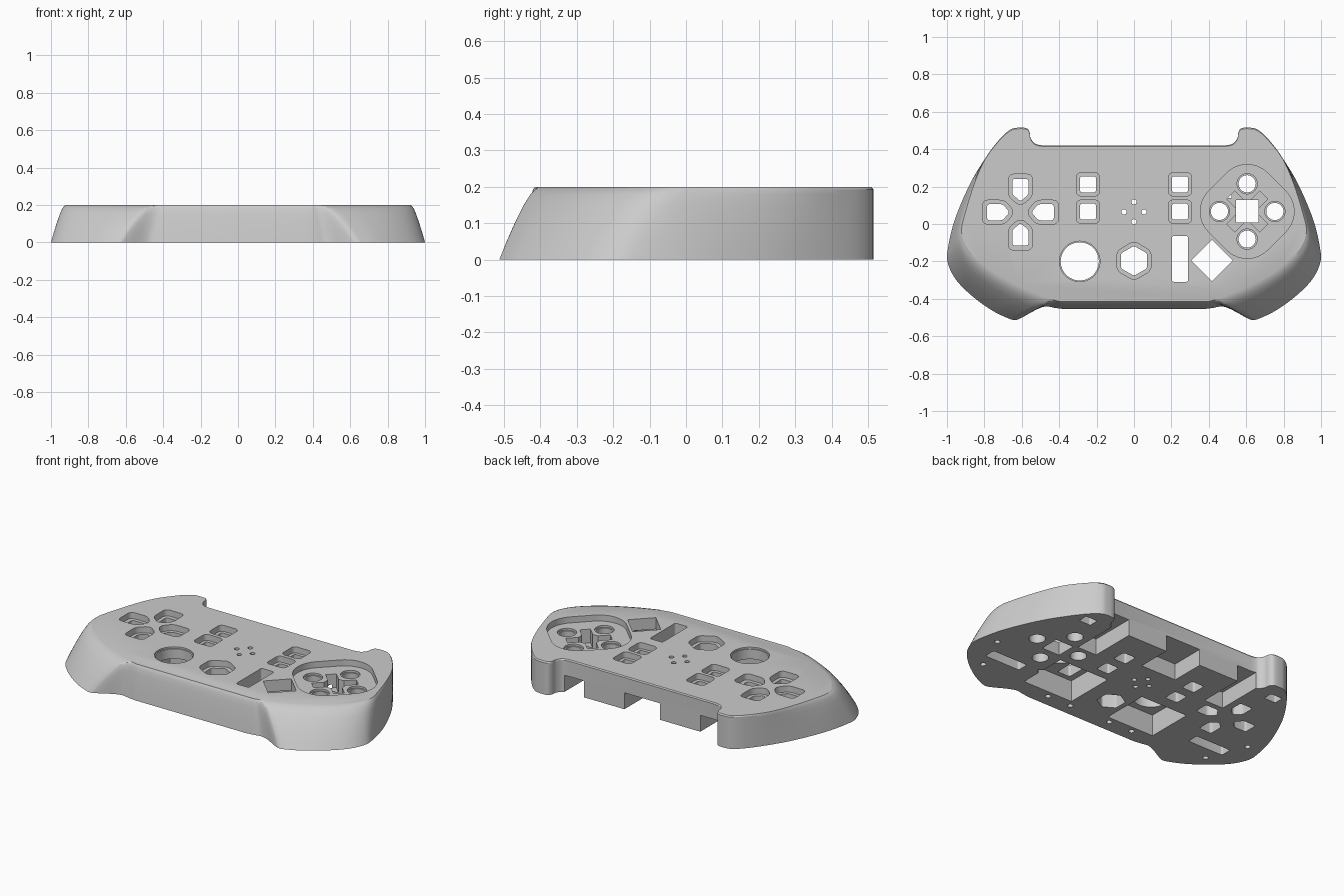
import bpy, bmesh, math
from mathutils import Vector

if "Cube" in bpy.data.objects:
    bpy.data.objects.remove(bpy.data.objects["Cube"])

grey = bpy.data.materials.new("shell_grey")
grey.use_nodes = True
colour = (0.6, 0.6, 0.6, 1)
grey.diffuse_color = colour
grey.node_tree.nodes["Principled BSDF"].inputs["Base Color"].default_value = colour


def make_object(name, rings):
    """Closed loft through rings of equal length."""
    bm = bmesh.new()
    loops = [[bm.verts.new(p) for p in ring] for ring in rings]
    n = len(loops[0])
    for low, high in zip(loops, loops[1:]):
        for i in range(n):
            j = (i + 1) % n
            bm.faces.new((low[i], low[j], high[j], high[i]))
    bm.faces.new(loops[0][::-1])
    bm.faces.new(loops[-1])
    bmesh.ops.recalc_face_normals(bm, faces=bm.faces[:])
    mesh = bpy.data.meshes.new(name)
    bm.to_mesh(mesh)
    bm.free()
    mesh.materials.append(grey)
    obj = bpy.data.objects.new(name, mesh)
    bpy.context.collection.objects.link(obj)
    return obj


def spline(points, steps=5):
    """Smooth curve through points."""
    out = []
    for i in range(len(points) - 1):
        a, b, c, d = (points[max(0, min(len(points) - 1, k))] for k in range(i - 1, i + 3))
        for s in range(steps):
            t = s / steps
            out.append(0.5 * (2 * b + (c - a) * t + (2 * a - 5 * b + 4 * c - d) * t * t
                              + (3 * b - a - 3 * c + d) * t ** 3))
    return out + [points[-1]]


# Shell outline, one side from back to front
same = [(.49, .42), (.53, .43), (.553, .46), (.558, .49), (.575, .512), (.62, .515), (.66, .505),
        (.717, .455), (.797, .348)]
flare = [  # base x, y and top x, y
    (.877, .214, .855, .214), (.957, .027, .905, .05), (.995, -.13, .922, -.04),
    (.995, -.21, .895, -.12), (.95, -.30, .83, -.195), (.86, -.39, .73, -.27),
    (.754, -.465, .6, -.338), (.67, -.505, .5, -.38), (.636, -.513, .465, -.394),
    (.605, -.503, .445, -.402), (.52, -.457, .425, -.408), (.47, -.441, .405, -.412),
    (.42, -.449, .39, -.415), (.37, -.455, .37, -.415)]
side = spline([Vector(p + p) for p in same] + [Vector(p) for p in flare])
outline = side + [Vector((-p[0], p[1], -p[2], p[3])) for p in reversed(side)]

levels = [(0, 0), (.05, .17), (.1, .36), (.15, .58), (.18, .75), (.193, .88), (.2, 1)]
rings = []
for z, t in levels:
    trim = .988 if z == .2 else 1
    rings.append([(p[0] + (p[2] - p[0]) * t,
                   (p[1] + (p[3] - p[1]) * t) * (trim if p[1] > 0 else 1), z) for p in outline])
shell = make_object("controller_shell", rings)


# Cutting tools
def rounded(points, r, steps=5):
    """Polygon with its corners rounded to arcs that start r from each corner."""
    out = []
    pts = [Vector(p) for p in points]
    for i, c in enumerate(pts):
        u = (pts[i - 1] - c).normalized()
        v = (pts[(i + 1) % len(pts)] - c).normalized()
        w = math.sin(u.angle(v) / 2)
        for s in range(steps + 1):
            t = s / steps
            wa, wc, wb = (1 - t) ** 2, 2 * w * t * (1 - t), t * t
            out.append(c + (u * wa + v * wb) * r / (wa + wb + wc))
    return out


def box(w, h):
    return [(-w, -h), (w, -h), (w, h), (-w, h)]


def ngon(n, r, turn=0.0):
    return [(r * math.cos(turn + math.tau * i / n), r * math.sin(turn + math.tau * i / n)) for i in range(n)]


def cut(points, centre, z0=-.1, z1=.3, turn=0.0):
    c, s = math.cos(turn), math.sin(turn)
    flat = [(centre[0] + p[0] * c - p[1] * s, centre[1] + p[0] * s + p[1] * c) for p in points]
    tool = make_object("cutter", [[(x, y, z) for x, y in flat] for z in (z0, z1)])
    mod = shell.modifiers.new("cut", "BOOLEAN")
    mod.operation, mod.solver, mod.object = "DIFFERENCE", "EXACT", tool
    bpy.context.view_layer.objects.active = shell
    bpy.ops.object.modifier_apply(modifier=mod.name)
    mesh = tool.data
    bpy.data.objects.remove(tool)
    bpy.data.meshes.remove(mesh)


step = .163  # floor of the button recesses

# Direction pad: four pointed holes with stepped rims
for k in range(4):
    a = k * math.pi / 2
    centre = (-.607 - .118 * math.sin(a), .063 + .118 * math.cos(a))
    for w, back, shoulder, tip, r, z in ((.064, .085, -.035, -.085, .028, step),
                                         (.043, .06, -.023, -.06, .013, -.1)):
        arrow = [(w, back), (-w, back), (-w, shoulder), (0, tip), (w, shoulder)]
        cut(rounded(arrow, r), centre, z, turn=a)

# Square menu buttons
for x in (-.246, .246):
    for y in (.212, .066):
        cut(rounded(box(.062, .062), .025), (x, y), step)
        cut(rounded(box(.043, .043), .012), (x, y))

# Hexagonal centre button
cut(rounded(ngon(6, .105, math.pi / 2), .025), (0, -.197), step)
cut(rounded(ngon(6, .08, math.pi / 2), .01), (0, -.197))

# Indicator light holes
for p in ngon(4, .053):
    cut(ngon(16, .014), (p[0], p[1] + .065))

# Stick opening, slot and diamond window, with pockets beneath
cut(box(.16, .145), (-.26, -.197), -.1, .13)
cut(box(.17, .155), (.335, -.185), -.1, .13)
cut(ngon(48, .108), (-.29, -.2), .19)
cut(ngon(48, .102), (-.29, -.2))
cut(rounded(box(.043, .123), .012), (.246, -.187))
cut(ngon(4, .111), (.417, -.195))

# Action button cluster: rounded diamond recess, round holes, centre cross
hub = (.605, .067)
cut(rounded(ngon(4, .315), .155, 10), hub, step)
for p in ngon(4, .148):
    spot = (hub[0] + p[0], hub[1] + p[1])
    cut(ngon(32, .054), spot, step - .012)
    cut(ngon(32, .046), spot)
for turn in (math.pi / 4, -math.pi / 4):
    cut(box(.125, .03), hub, .08, turn=turn)
cut(box(.06, .06), hub)

# Back edge notches
cut(box(.12, .13), (0, .34), -.1, .1)
for s in (-1, 1):
    cut(box(.065, .15), (s * .455, .29), -.1, .1)

# Underside slots and screw holes
for s in (-1, 1):
    cut(rounded(box(.12, .035), .01), (s * .73, -.225), -.1, .06)
    cut(rounded(box(.04, .03), .008), (s * .665, .4), -.1, .06)
    for x, y in ((.9, -.1), (.8, -.34), (.3, -.38), (.14, -.38)):
        cut(ngon(16, .016), (s * x, y), -.1, .06)

# Smooth walls with crisp edges
bpy.ops.object.select_all(action="DESELECT")
shell.select_set(True)
bpy.context.view_layer.objects.active = shell
bpy.ops.object.shade_smooth_by_angle(angle=math.radians(21))
